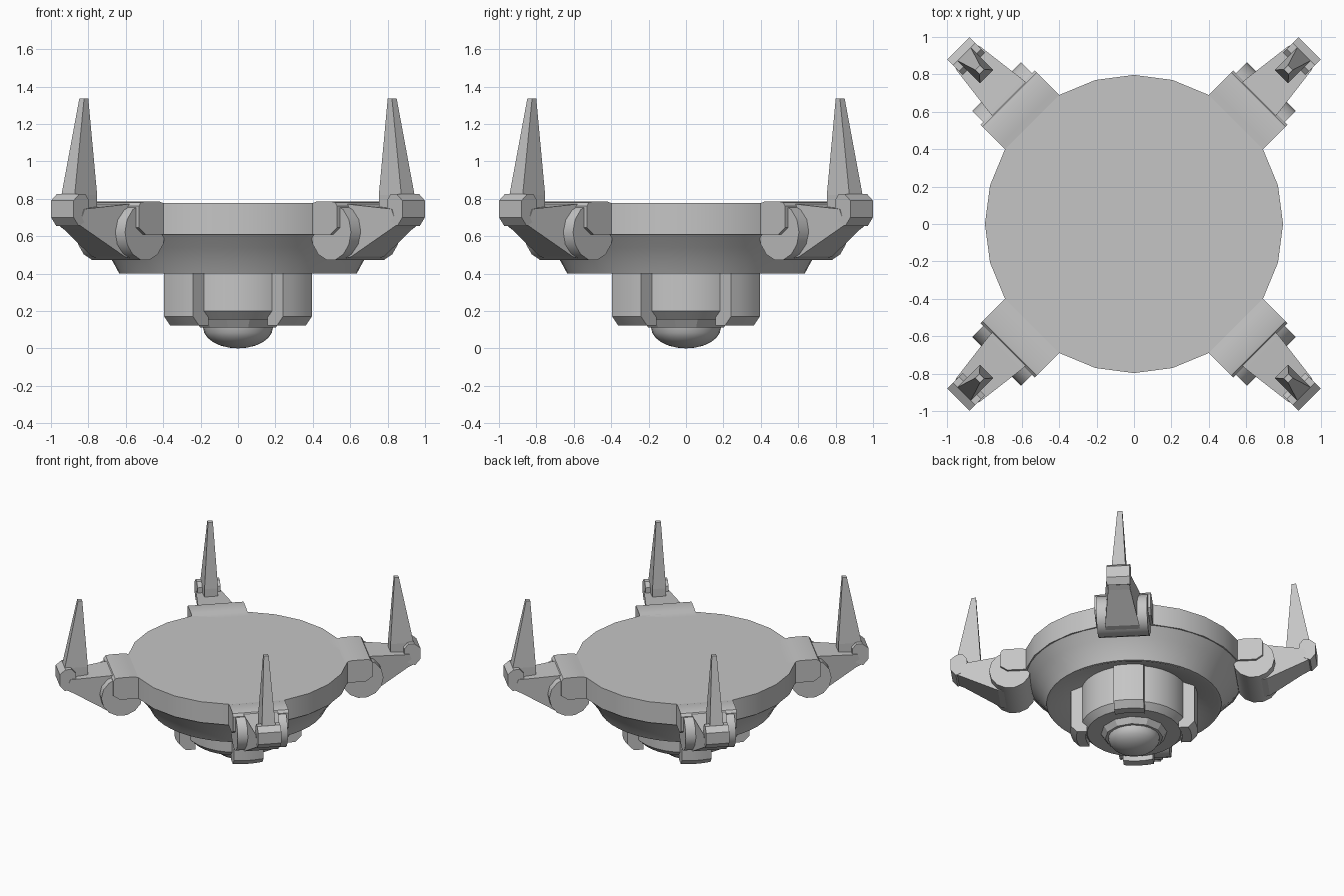
import bpy, bmesh, math
from mathutils import Matrix

if "Cube" in bpy.data.objects:
    bpy.data.objects.remove(bpy.data.objects["Cube"])

grey = bpy.data.materials.new("plain grey")
grey.diffuse_color = (0.56, 0.56, 0.56, 1)
grey.use_nodes = True
grey.node_tree.nodes["Principled BSDF"].inputs["Base Color"].default_value = grey.diffuse_color


def finish(name, bm, smooth=False):
    bmesh.ops.recalc_face_normals(bm, faces=bm.faces)
    me = bpy.data.meshes.new(name)
    bm.to_mesh(me)
    bm.free()
    me.materials.append(grey)
    ob = bpy.data.objects.new(name, me)
    bpy.context.collection.objects.link(ob)
    if smooth:
        bpy.ops.object.select_all(action='DESELECT')
        ob.select_set(True)
        bpy.context.view_layer.objects.active = ob
        bpy.ops.object.shade_smooth_by_angle(angle=math.radians(32))
    return ob


def lathe(name, profile, n, smooth=True, turn=0.0):
    """Spin (radius, z) points round the z axis."""
    bm = bmesh.new()
    rings = []
    for r, z in profile:
        if r == 0:
            rings.append([bm.verts.new((0, 0, z))] * n)
        else:
            rings.append([bm.verts.new((r * math.cos(turn + math.tau * i / n),
                                        r * math.sin(turn + math.tau * i / n), z))
                          for i in range(n)])
    for a, b in zip(rings, rings[1:]):
        for i in range(n):
            j = (i + 1) % n
            bm.faces.new(list(dict.fromkeys((a[i], a[j], b[j], b[i]))))
    return finish(name, bm, smooth)


def plate(name, profile, widths, angle, smooth=False, curved=False):
    """Extrude a (distance, z) outline sideways, half width given per point.
    A curved plate follows circles round the z axis."""
    bm = bmesh.new()
    n = len(profile)
    if not isinstance(widths, (list, tuple)):
        widths = [widths] * n
    slices = []
    for s in ((-1, -0.5, 0, 0.5, 1) if curved else (-1, 1)):
        slices.append([bm.verts.new((math.sqrt(u * u - (s * w) ** 2) if curved else u,
                                     s * w, z)) for (u, z), w in zip(profile, widths)])
    bm.faces.new(slices[0])
    bm.faces.new(slices[-1][::-1])
    for a, b in zip(slices, slices[1:]):
        for i in range(n):
            j = (i + 1) % n
            bm.faces.new((a[i], a[j], b[j], b[i]))
    bm.transform(Matrix.Rotation(angle, 4, 'Z'))
    return finish(name, bm, smooth)


def spike(name, angle):
    """Square spike narrowing to a small flat top."""
    bm = bmesh.new()
    levels = [(1.115, 1.285, 0.05, 0.74), (1.115, 1.285, 0.05, 0.82),
              (1.15, 1.182, 0.018, 1.335)]
    rings = [[bm.verts.new(p) for p in ((a, -w, z), (b, -w, z), (b, w, z), (a, w, z))]
             for a, b, w, z in levels]
    bm.faces.new(rings[0][::-1])
    bm.faces.new(rings[-1])
    for lo, hi in zip(rings, rings[1:]):
        for i in range(4):
            j = (i + 1) % 4
            bm.faces.new((lo[i], lo[j], hi[j], hi[i]))
    bm.transform(Matrix.Rotation(angle, 4, 'Z'))
    return finish(name, bm)


# Main disc and the bowl under it, with a dished floor
lathe("main_disc", [(0, 0.777), (0.797, 0.777), (0.797, 0.61), (0, 0.61)], 24)
lathe("lower_bowl", [(0.785, 0.611), (0.725, 0.54), (0.67, 0.465), (0.635, 0.40),
                     (0.615, 0.40), (0.38, 0.50)], 48)

# Central drum, collar and dome
lathe("drum", [(0.385, 0.53), (0.385, 0.20), (0.34, 0.155), (0, 0.155)], 32)
lathe("collar", [(0.24, 0.16), (0.24, 0.155), (0.21, 0.112), (0, 0.112)],
      12, False, math.pi / 12)
dome = [(0.187 * math.cos(a), 0.112 - 0.112 * math.sin(a))
        for a in (math.radians(d) for d in range(0, 90, 15))]
lathe("dome", dome + [(0, 0)], 24)

for k, corner in enumerate(("back_right", "back_left", "front_left", "front_right")):
    ang = math.pi / 4 + k * math.pi / 2

    # Rounded strap down the side of the drum
    plate("drum_strap_" + corner,
          [(0.35, 0.52), (0.462, 0.52), (0.462, 0.17), (0.418, 0.122), (0.35, 0.122)],
          0.109, ang, True, True)

    # Bracket growing out of the disc
    plate("bracket_" + corner,
          [(0.70, 0.61), (0.70, 0.777), (0.77, 0.777), (0.80, 0.785), (0.91, 0.785),
           (0.94, 0.78), (0.955, 0.76), (0.955, 0.645), (0.905, 0.61)],
          0.205, ang, True)

    # Hinge barrel below the bracket
    barrel = [(0.887 + 0.152 * math.cos(math.tau * i / 14),
               0.622 + 0.152 * math.sin(math.tau * i / 14)) for i in range(14)]
    plate("hinge_barrel_" + corner, barrel, 0.185, ang, True)

    # Tapering arm
    plate("arm_" + corner,
          [(0.90, 0.475), (0.90, 0.775), (0.97, 0.77), (1.25, 0.745), (1.28, 0.66),
           (1.24, 0.64), (0.98, 0.49)],
          [0.125, 0.125, 0.125, 0.09, 0.08, 0.08, 0.125], ang)

    # Bevelled block at the tip and the upright spike
    plate("tip_block_" + corner,
          [(1.21, 0.69), (1.21, 0.79), (1.24, 0.825), (1.285, 0.825),
           (1.328, 0.79), (1.328, 0.70), (1.29, 0.655)], 0.085, ang)
    spike("spike_" + corner, ang)
